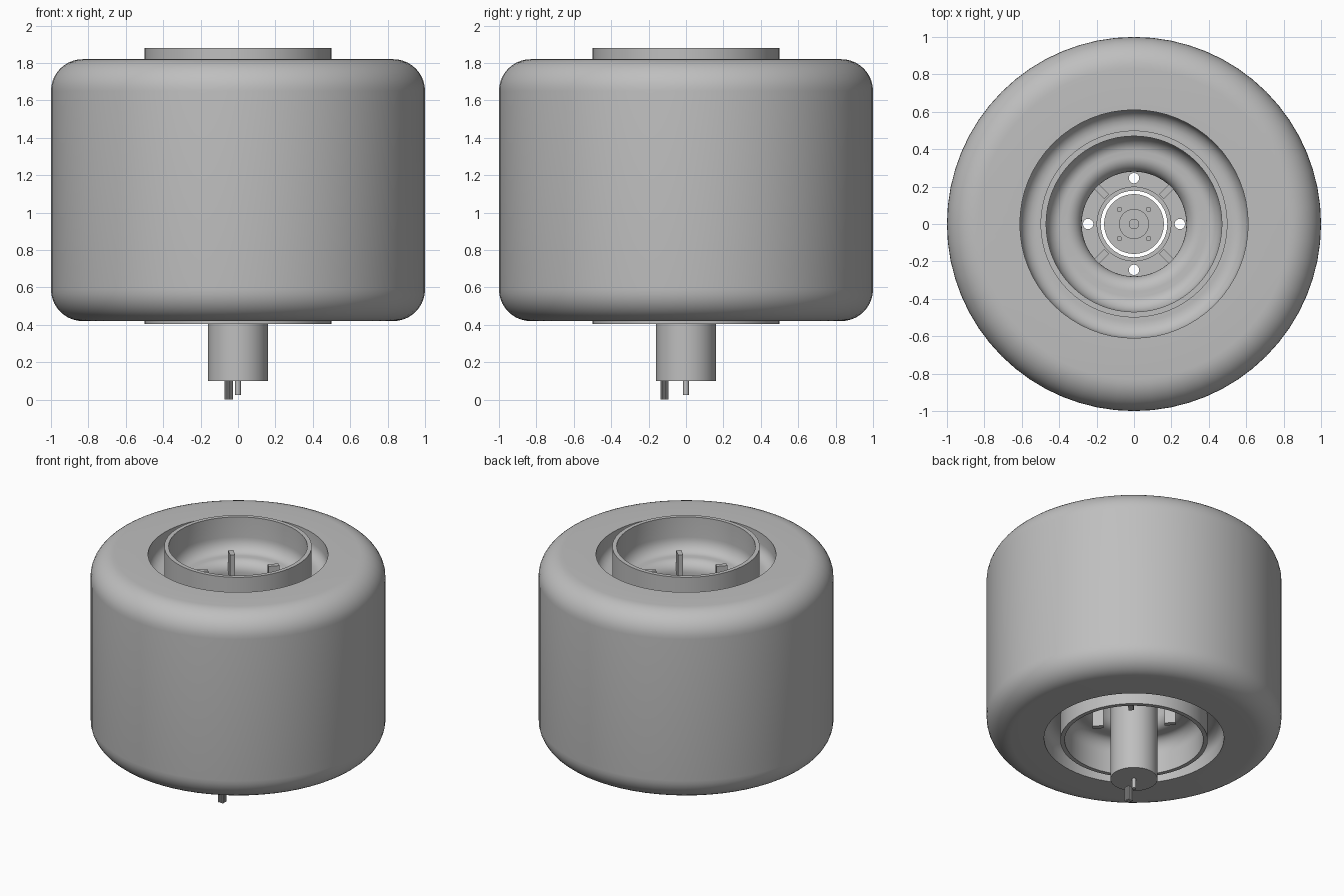
import bpy, bmesh, math
from mathutils import Vector, Matrix

if "Cube" in bpy.data.objects:
    bpy.data.objects.remove(bpy.data.objects["Cube"])

MID = 1.12          # mid height of the wheel
grey = bpy.data.materials.new("mid_grey")
grey.diffuse_color = (0.52, 0.52, 0.52, 1)
grey.use_nodes = True
grey.node_tree.nodes["Principled BSDF"].inputs["Base Color"].default_value = grey.diffuse_color


def finish(name, bm, angle=35):
    bmesh.ops.recalc_face_normals(bm, faces=bm.faces)
    me = bpy.data.meshes.new(name)
    bm.to_mesh(me)
    bm.free()
    ob = bpy.data.objects.new(name, me)
    bpy.context.collection.objects.link(ob)
    me.materials.append(grey)
    smooth(ob, angle)
    return ob


def smooth(ob, angle=35):
    bpy.ops.object.select_all(action='DESELECT')
    ob.select_set(True)
    bpy.context.view_layer.objects.active = ob
    bpy.ops.object.shade_smooth_by_angle(angle=math.radians(angle))


def lathe(name, profile, steps=64):
    """Spin a closed (radius, z) profile about the z axis."""
    bm = bmesh.new()
    rings = []
    for i in range(steps):
        a = 2 * math.pi * i / steps
        rings.append([bm.verts.new((r * math.cos(a), r * math.sin(a), z)) for r, z in profile])
    n = len(profile)
    for i in range(steps):
        p, q = rings[i], rings[(i + 1) % steps]
        for j in range(n):
            k = (j + 1) % n
            bm.faces.new((p[j], q[j], q[k], p[k]))
    return finish(name, bm)


def arc(cr, cz, rr, rz, a0, a1, n=8):
    return [(cr + rr * math.cos(math.radians(a0 + (a1 - a0) * i / n)),
             cz + rz * math.sin(math.radians(a0 + (a1 - a0) * i / n))) for i in range(n + 1)]


def mirrored(upper, mid=MID):
    """Complete an upper half profile with its reflection."""
    return upper + [(r, 2 * mid - z) for r, z in reversed(upper)]


def cylinder(bm, r, z0, z1, x=0, y=0, seg=32):
    bmesh.ops.create_cone(bm, cap_ends=True, segments=seg, radius1=r, radius2=r, depth=z1 - z0,
                          matrix=Matrix.Translation((x, y, (z0 + z1) / 2)))


def cut(ob, cutters):
    me = bpy.data.meshes.new("cutter")
    cutters.to_mesh(me)
    cutters.free()
    helper = bpy.data.objects.new("cutter", me)
    helper.hide_render = True
    bpy.context.collection.objects.link(helper)
    mod = ob.modifiers.new("holes", 'BOOLEAN')
    mod.operation, mod.solver, mod.object = 'DIFFERENCE', 'EXACT', helper
    bpy.context.view_layer.objects.active = ob
    bpy.ops.object.modifier_apply(modifier=mod.name)
    bpy.data.objects.remove(helper)
    smooth(ob)


# Tyre: rounded shoulders, with a concave groove beside the rim
lathe("tyre", mirrored([(0.49, 1.66), (0.52, 1.66)] + arc(0.53, 1.74, 0.08, 0.08, -90, 0, 6)
                       + [(0.61, 1.82)] + arc(0.83, 1.65, 0.17, 0.17, 90, 0, 10)))

# Rim: thin lip on each side, curving inwards to a narrow throat
lathe("rim", mirrored([(0.50, 1.88), (0.47, 1.88), (0.47, 1.73)]
                      + arc(0.39, 1.73, 0.08, 0.10, 0, -90)[1:]
                      + arc(0.36, 1.55, 0.08, 0.08, 90, 180)
                      + [(0.28, MID + 0.02)], 1.142)[::-1])

# Hub plate with a raised collar and four bolt holes
plate = lathe("hub_plate", mirrored([(0.178, MID + 0.07), (0.20, MID + 0.07),
                                     (0.20, MID + 0.04), (0.285, MID + 0.04)]))
holes = bmesh.new()
for i in range(4):
    a = i * math.pi / 2
    cylinder(holes, 0.028, 0.9, 1.4, 0.245 * math.cos(a), 0.245 * math.sin(a), 20)
cut(plate, holes)

# Upright ribs on the diagonals of the hub
bm = bmesh.new()
for i in range(4):
    m = (Matrix.Rotation(math.radians(45 + 90 * i), 4, 'Z')
         @ Matrix.Translation((0.245, 0, MID))
         @ Matrix.Diagonal((0.075, 0.035, 1.2, 1)))
    bmesh.ops.create_cube(bm, size=1, matrix=m)
finish("hub_ribs", bm)

# Motor body with a stepped end face and screw holes
bm = bmesh.new()
cylinder(bm, 0.16, 0.10, 0.95, seg=48)
motor = finish("motor_body", bm)
holes = bmesh.new()
for i in range(4):
    a = math.radians(45 + 90 * i)
    cylinder(holes, 0.012, 0.90, 1.0, 0.11 * math.cos(a), 0.11 * math.sin(a), 12)
cut(motor, holes)

bm = bmesh.new()
cylinder(bm, 0.08, 0.94, 0.97)
finish("motor_boss", bm)
bm = bmesh.new()
cylinder(bm, 0.028, 0.96, 1.10, seg=20)
finish("motor_shaft", bm)

# Rear shaft stub and bundle of wires under the motor
bm = bmesh.new()
cylinder(bm, 0.015, 0.025, 0.11, seg=16)
finish("rear_shaft", bm)
bm = bmesh.new()
for ix in range(3):
    for iy in range(3):
        cylinder(bm, 0.0075, 0.0, 0.11, -0.065 + 0.015 * ix, -0.130 + 0.015 * iy, 8)
finish("wires", bm)
